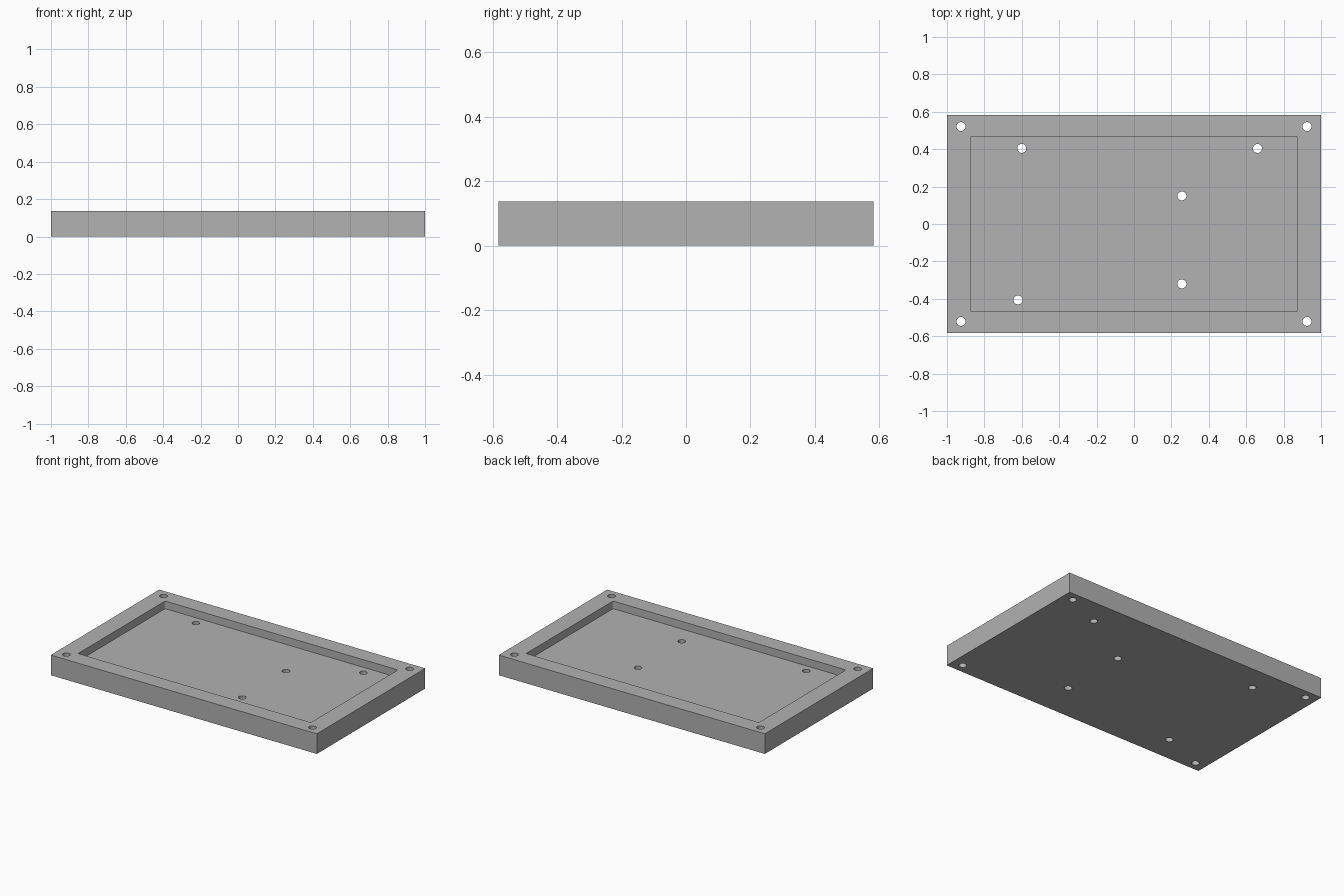
import bpy
import bmesh
import math

cube = bpy.data.objects.get("Cube")
if cube:
    bpy.data.objects.remove(cube, do_unlink=True)

WIDTH, DEPTH, HEIGHT = 2.0, 1.164, 0.137
POCKET_WIDTH, POCKET_DEPTH, FLOOR = 1.75, 0.934, 0.085
HOLE_RADIUS = 0.024

grey = bpy.data.materials.new("plain grey")
grey.use_nodes = True
colour = (0.445, 0.445, 0.445, 1)
grey.diffuse_color = colour
grey.node_tree.nodes["Principled BSDF"].inputs["Base Color"].default_value = colour


def make_object(name, bm):
    mesh = bpy.data.meshes.new(name)
    bm.to_mesh(mesh)
    bm.free()
    mesh.materials.append(grey)
    obj = bpy.data.objects.new(name, mesh)
    bpy.context.collection.objects.link(obj)
    return obj


def box(name, width, depth, bottom, top, corner=0):
    bm = bmesh.new()
    bmesh.ops.create_cube(bm, size=1)
    for v in bm.verts:
        v.co = (v.co.x * width, v.co.y * depth, bottom + (v.co.z + 0.5) * (top - bottom))
    if corner:
        upright = [e for e in bm.edges if abs(e.verts[0].co.z - e.verts[1].co.z) > 0.01]
        bmesh.ops.bevel(bm, geom=upright, offset=corner, segments=4, profile=0.5, affect='EDGES')
    return make_object(name, bm)


def drill(name, x, y):
    bm = bmesh.new()
    bmesh.ops.create_cone(bm, cap_ends=True, segments=32, radius1=HOLE_RADIUS,
                          radius2=HOLE_RADIUS, depth=HEIGHT * 3)
    obj = make_object(name, bm)
    obj.location = (x, y, HEIGHT / 2)
    return obj


def cut(target, cutter):
    cutter.hide_render = True
    mod = target.modifiers.new("cut", 'BOOLEAN')
    mod.operation = 'DIFFERENCE'
    mod.solver = 'EXACT'
    mod.object = cutter
    bpy.context.view_layer.objects.active = target
    bpy.ops.object.modifier_apply(modifier=mod.name)
    bpy.data.objects.remove(cutter, do_unlink=True)


# Rectangular tray with a shallow pocket
tray = box("tray", WIDTH, DEPTH, 0, HEIGHT)
cut(tray, box("pocket_cutter", POCKET_WIDTH, POCKET_DEPTH, FLOOR, HEIGHT + 0.1, corner=0.008))

# Through holes: four in the rim corners, five in the pocket floor
rim_holes = [(sx * 0.925, sy * 0.521) for sx in (-1, 1) for sy in (-1, 1)]
floor_holes = [(-0.6, 0.404), (0.66, 0.404), (0.256, 0.15), (0.256, -0.32), (-0.62, -0.406)]
for x, y in rim_holes + floor_holes:
    cut(tray, drill("hole_cutter", x, y))

# Smooth hole walls with crisp edges
bpy.ops.object.select_all(action='DESELECT')
tray.select_set(True)
bpy.context.view_layer.objects.active = tray
bpy.ops.object.shade_smooth_by_angle(angle=math.radians(30))
